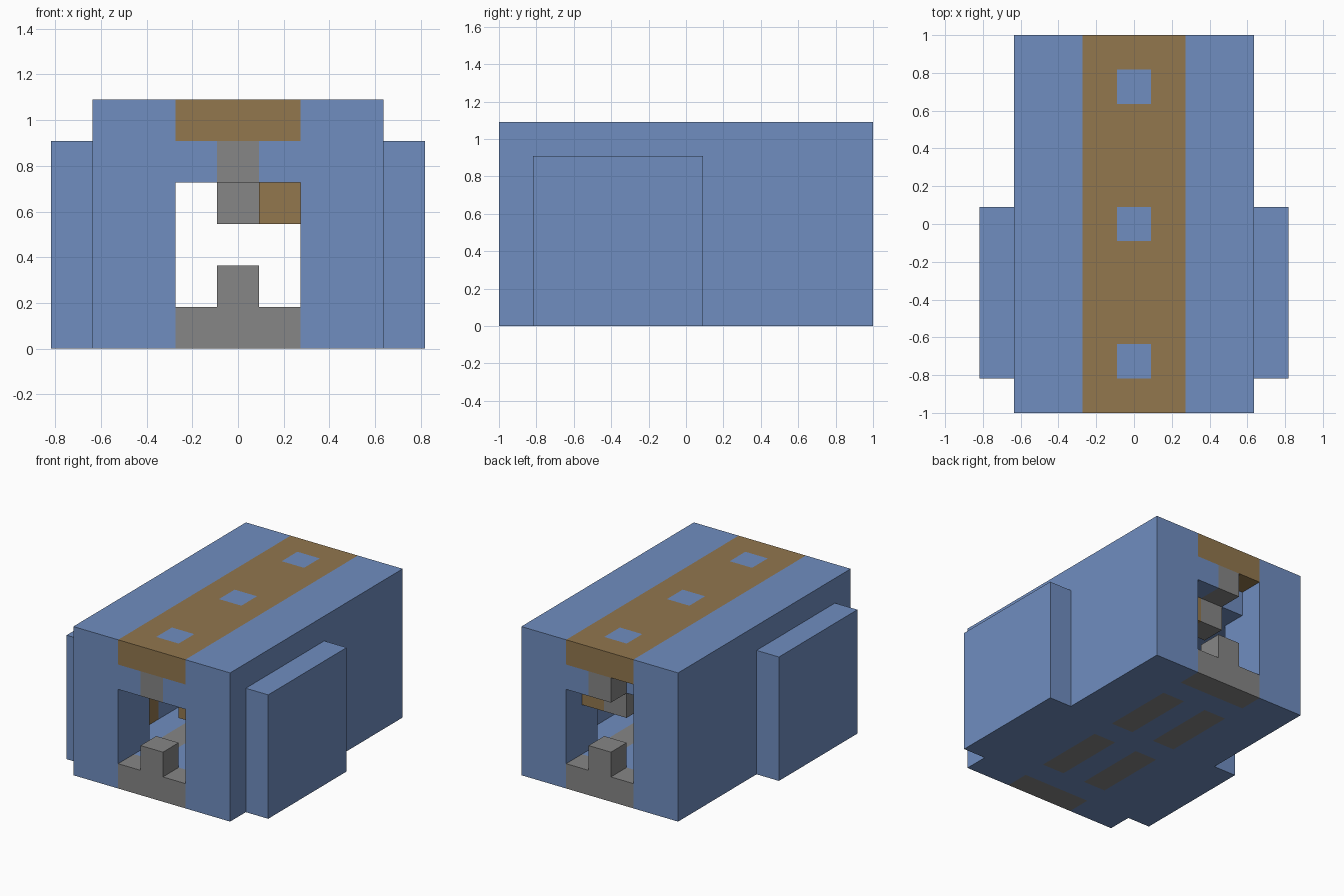
import bpy
import bmesh
from mathutils import Vector

cube = bpy.data.objects.get("Cube")
if cube:
    bpy.data.objects.remove(cube, do_unlink=True)

U = 2 / 11          # edge of one block
cells = {}          # block position -> part name


def fill(part, xs, ys, zs):
    """Fill an inclusive range of blocks with a part; None carves it away."""
    for x in range(xs[0], xs[1] + 1):
        for y in range(ys[0], ys[1] + 1):
            for z in range(zs[0], zs[1] + 1):
                if part:
                    cells[x, y, z] = part
                else:
                    cells.pop((x, y, z), None)


def material(name, color):
    m = bpy.data.materials.new(name)
    m.use_nodes = True
    m.diffuse_color = (*color, 1)
    bsdf = next(n for n in m.node_tree.nodes if n.type == 'BSDF_PRINCIPLED')
    bsdf.inputs["Base Color"].default_value = (*color, 1)
    return m


blue = material("blue", (0.162, 0.27, 0.527))
brown = material("brown", (0.287, 0.184, 0.076))
grey = material("grey", (0.238, 0.238, 0.238))

# Hollow body with a doorway at each end
fill("body", (-3, 3), (-5, 5), (0, 5))
fill(None, (-1, 1), (-5, 5), (1, 3))
fill(None, (-2, 2), (-3, 3), (1, 3))

# Side plates
for s in (-4, 4):
    fill("side_plate_left" if s > 0 else "side_plate_right", (s, s), (-4, 0), (0, 4))

# Roof strip with three square tiles
fill("roof_strip", (-1, 1), (-5, 5), (5, 5))
for y in (-4, 0, 4):
    fill("roof_tiles", (0, 0), (y, y), (5, 5))

# Door sills, posts and lintel blocks at both ends
for y, end in ((-5, "front"), (5, "back")):
    fill(end + "_sill", (-1, 1), (y, y), (0, 0))
    fill(end + "_sill", (0, 0), (y, y), (1, 1))
    fill(end + "_lintel_block", (0, 0), (y, y), (4, 4))
fill(None, (-1, -1), (5, 5), (4, 4))

# Floor panels
for x in (-1, 1):
    for y in (-3, 1):
        fill("floor_panels", (x, x), (y, y + 2), (0, 0))

# Inner wall panels, ceiling beam and hanging block
for x in (-3, 3):
    fill("wall_panels", (x, x), (-3, -2), (1, 3))
fill("ceiling_beam", (1, 1), (-4, 4), (3, 3))
fill("hanging_block", (0, 0), (4, 4), (3, 3))

colors = {"roof_strip": brown, "wall_panels": brown, "ceiling_beam": brown,
          "floor_panels": grey, "hanging_block": grey,
          "front_sill": grey, "back_sill": grey,
          "front_lintel_block": grey, "back_lintel_block": grey}
axes = [Vector(v) for v in ((1, 0, 0), (0, 1, 0), (0, 0, 1))]


def build(part):
    """Make one object from the exposed faces of a part's blocks."""
    bm = bmesh.new()
    for pos in [p for p, n in cells.items() if n == part]:
        # The two inner wall panels are painted only on the cavity side
        center = Vector(pos) + axes[2] / 2
        for k in range(3):
            for s in (-1, 1):
                n = axes[k] * s
                if tuple(int(c) for c in Vector(pos) + n) in cells:
                    continue
                a, b = axes[(k + 1) % 3] / 2, axes[(k + 2) % 3] / 2
                ring = [-a - b, a - b, a + b, b - a][::s]
                bm.faces.new([bm.verts.new((center + n / 2 + r) * U) for r in ring])
    bmesh.ops.remove_doubles(bm, verts=bm.verts, dist=U / 100)
    bmesh.ops.dissolve_limit(bm, angle_limit=0.01, verts=bm.verts, edges=bm.edges)
    # Outward faces of the wall panels stay blue
    mesh = bpy.data.meshes.new(part)
    mesh.materials.append(colors.get(part, blue))
    if part == "wall_panels":
        mesh.materials.append(blue)
        for f in bm.faces:
            f.material_index = int(f.normal.x * f.calc_center_median().x > 0)
    bm.to_mesh(mesh)
    bm.free()
    bpy.context.collection.objects.link(bpy.data.objects.new(part, mesh))


for part in sorted(set(cells.values())):
    build(part)
